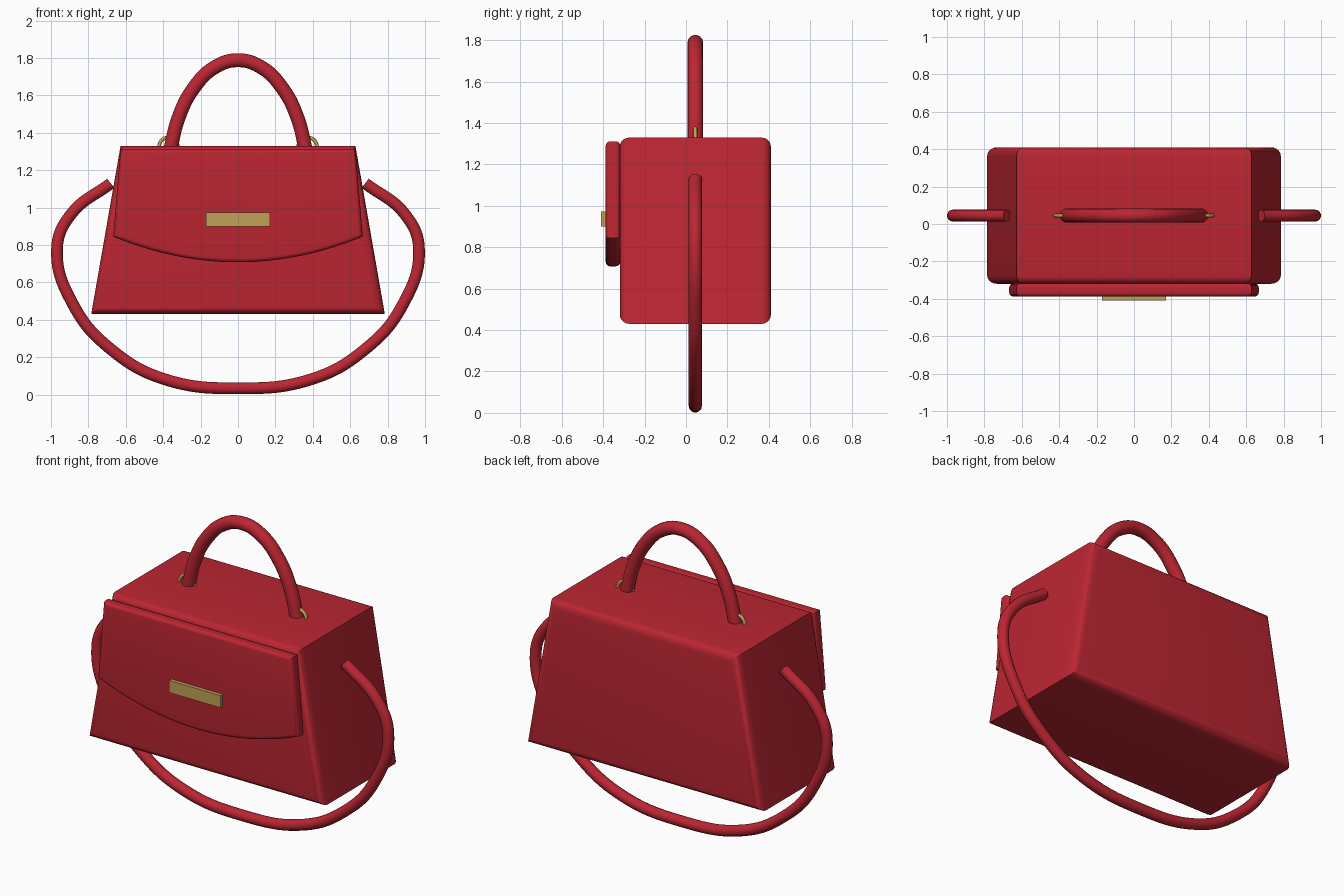
import bpy
import bmesh
import math

old = bpy.data.objects.get("Cube")
if old:
    bpy.data.objects.remove(old, do_unlink=True)


def make_material(name, colour, roughness):
    mat = bpy.data.materials.new(name)
    mat.use_nodes = True
    mat.diffuse_color = colour
    shader = mat.node_tree.nodes["Principled BSDF"]
    shader.inputs["Base Color"].default_value = colour
    shader.inputs["Roughness"].default_value = roughness
    return mat


RED = make_material("red leather", (0.50, 0.019, 0.032, 1), 0.5)
GOLD = make_material("brass", (0.52, 0.36, 0.09, 1), 0.4)
MID_Y = 0.045


def finish(obj, mat, angle=35):
    obj.data.materials.clear()
    obj.data.materials.append(mat)
    bpy.ops.object.select_all(action="DESELECT")
    obj.select_set(True)
    bpy.context.view_layer.objects.active = obj
    bpy.ops.object.shade_smooth_by_angle(angle=math.radians(angle))


def prism(name, outline, y_front, y_back, round_size, mat):
    """Front outline (x, z) given depth, with rounded front and back rims."""
    bm = bmesh.new()
    face = bm.faces.new([bm.verts.new((x, y_front, z)) for x, z in outline])
    ext = bmesh.ops.extrude_face_region(bm, geom=[face], use_keep_orig=True)
    for v in ext["geom"]:
        if isinstance(v, bmesh.types.BMVert):
            v.co.y = y_back
    bmesh.ops.recalc_face_normals(bm, faces=bm.faces)
    if round_size:
        rims = [e for e in bm.edges
                if abs(e.verts[0].co.y - e.verts[1].co.y) < 1e-5]
        bmesh.ops.bevel(bm, geom=rims, offset=round_size, segments=5,
                        profile=0.5, affect="EDGES", clamp_overlap=True)
    bmesh.ops.recalc_face_normals(bm, faces=bm.faces)
    mesh = bpy.data.meshes.new(name)
    bm.to_mesh(mesh)
    bm.free()
    obj = bpy.data.objects.new(name, mesh)
    bpy.context.collection.objects.link(obj)
    finish(obj, mat)
    return obj


def tube(name, half_path, radius, mat):
    """Symmetric tube; half_path runs from the right-hand end to the middle."""
    path = [(-x, z) for x, z in half_path] + half_path[-2::-1]
    curve = bpy.data.curves.new(name, "CURVE")
    curve.dimensions = "3D"
    curve.bevel_depth = radius
    curve.bevel_resolution = 5
    curve.resolution_u = 10
    curve.use_fill_caps = True
    spline = curve.splines.new("BEZIER")
    spline.bezier_points.add(len(path) - 1)
    for point, (x, z) in zip(spline.bezier_points, path):
        point.co = (x, MID_Y, z)
        point.handle_left_type = point.handle_right_type = "AUTO"
    obj = bpy.data.objects.new(name, curve)
    bpy.context.collection.objects.link(obj)
    bpy.ops.object.select_all(action="DESELECT")
    obj.select_set(True)
    bpy.context.view_layer.objects.active = obj
    bpy.ops.object.convert(target="MESH")
    finish(bpy.context.view_layer.objects.active, mat, 50)


# Tapered bag body
prism("bag_body", [(-0.785, 0.43), (0.785, 0.43), (0.628, 1.33), (-0.628, 1.33)],
      -0.32, 0.41, 0.045, RED)

# Front flap with a curved lower edge
steps = 28
arc = []
for i in range(steps + 1):
    t = 2 * i / steps - 1
    arc.append((0.667 * t, 0.708 + 0.137 * t * t))
prism("front_flap", arc + [(0.628, 1.312), (-0.628, 1.312)],
      -0.388, -0.318, 0.022, RED)

# Brass clasp plate
prism("clasp_plate", [(-0.17, 0.9), (0.17, 0.9), (0.17, 0.973), (-0.17, 0.973)],
      -0.41, -0.38, 0, GOLD)

# Top handle
tube("top_handle", [(0.362, 1.31), (0.318, 1.48), (0.24, 1.635),
                    (0.125, 1.75), (0, 1.788)], 0.038, RED)

# Shoulder strap hanging under the bag
tube("shoulder_strap", [(0.68, 1.13), (0.89, 0.968), (0.967, 0.79),
                        (0.875, 0.47), (0.67, 0.235), (0.4, 0.085),
                        (0, 0.034)], 0.032, RED)

# Brass rings at the feet of the handle
for side, label in ((1, "left"), (-1, "right")):
    bpy.ops.mesh.primitive_torus_add(
        location=(side * 0.372, MID_Y, 1.325), rotation=(math.pi / 2, 0, 0),
        major_radius=0.05, minor_radius=0.01,
        major_segments=28, minor_segments=8)
    ring = bpy.context.object
    ring.name = label + "_handle_ring"
    finish(ring, GOLD, 60)
